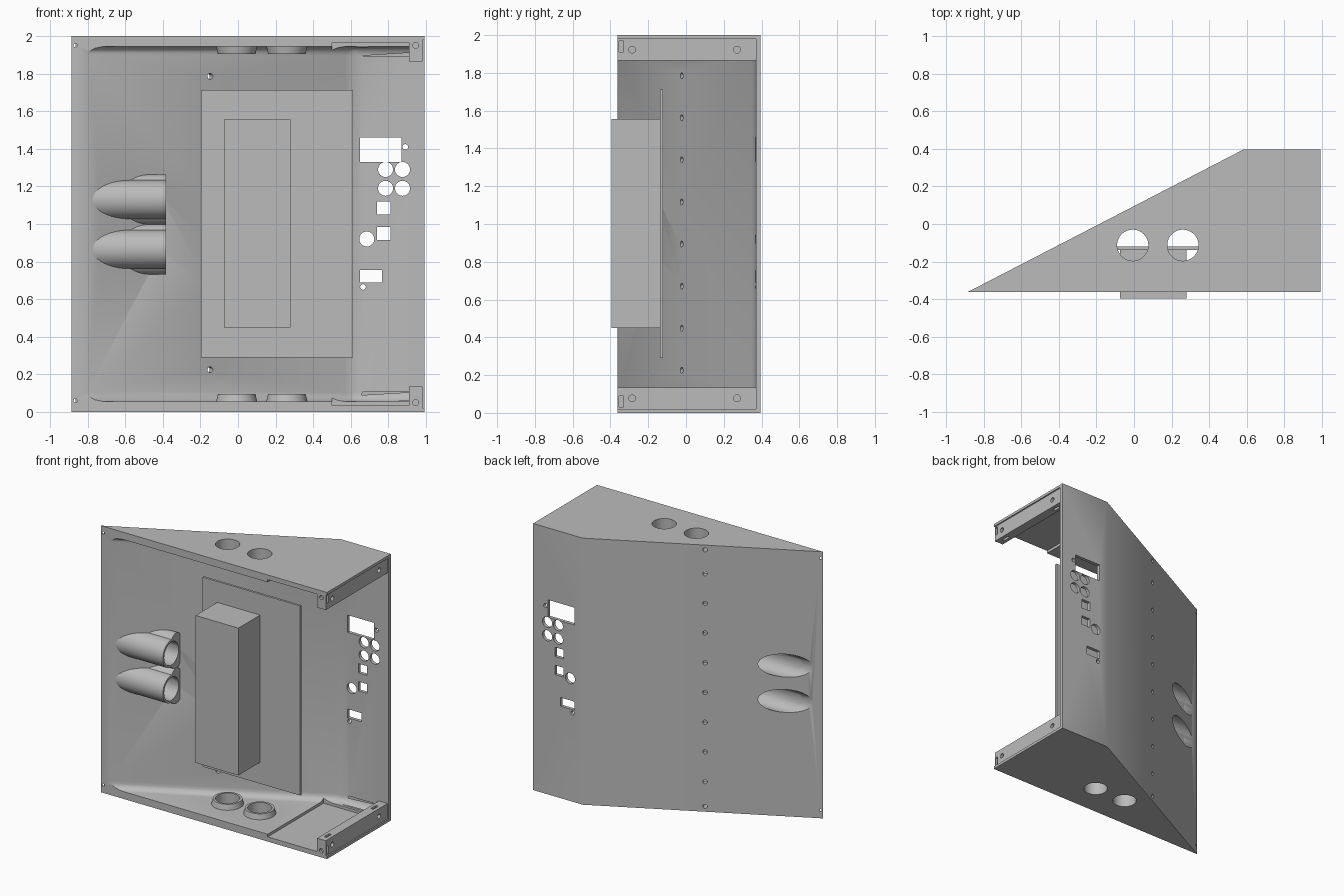
import bpy, bmesh, math
from mathutils import Vector, Matrix

if "Cube" in bpy.data.objects:
    bpy.data.objects.remove(bpy.data.objects["Cube"])

grey = bpy.data.materials.new("plain grey")
grey.use_nodes = True
grey.diffuse_color = (0.5, 0.5, 0.5, 1)
grey.node_tree.nodes["Principled BSDF"].inputs["Base Color"].default_value = (0.5, 0.5, 0.5, 1)

TIP, CORNER = Vector((-0.885, -0.362)), Vector((0.58, 0.395))
FRONT, BACK, RIGHT = TIP.y, CORNER.y, 0.992
SLOPE = (CORNER.y - TIP.y) / (CORNER.x - TIP.x)
WALL = 0.042


def slant_x(y):
    return TIP.x + (y - TIP.y) / SLOPE


def finish(name, bm):
    bmesh.ops.recalc_face_normals(bm, faces=bm.faces)
    mesh = bpy.data.meshes.new(name)
    bm.to_mesh(mesh)
    bm.free()
    mesh.materials.append(grey)
    ob = bpy.data.objects.new(name, mesh)
    bpy.context.collection.objects.link(ob)
    return ob


def box(name, x, y, z):
    bm = bmesh.new()
    bmesh.ops.create_cube(bm, size=1)
    for v in bm.verts:
        v.co = [r[0] + (c + 0.5) * (r[1] - r[0]) for c, r in zip(v.co, (x, y, z))]
    return finish(name, bm)


def rod(name, centre, axis, length, r1, r2=None, stretch=(1, 1, 1), sides=48):
    bm = bmesh.new()
    turn = Vector(axis).to_track_quat('Z', 'Y').to_matrix().to_4x4()
    bmesh.ops.create_cone(bm, cap_ends=True, segments=sides, radius1=r1,
                          radius2=r1 if r2 is None else r2, depth=length,
                          matrix=Matrix.Translation(centre) @ Matrix.Diagonal((*stretch, 1)) @ turn)
    return finish(name, bm)


def prism(name, points, z0, z1, fillet=0):
    bm = bmesh.new()
    base = bm.faces.new([bm.verts.new((x, y, z0)) for x, y in points])
    top = bmesh.ops.extrude_face_region(bm, geom=[base])["geom"]
    bmesh.ops.translate(bm, verts=[v for v in top if isinstance(v, bmesh.types.BMVert)], vec=(0, 0, z1 - z0))
    if fillet:
        # Round only the corners along the slanted and rear walls
        def on_wall(v):
            return v.co.y > 0 or v.co.x < -0.9
        edges = [e for e in bm.edges if all(on_wall(v) for v in e.verts)
                 and (e.verts[0].co + e.verts[1].co).x / 2 < RIGHT
                 and (e.verts[0].co + e.verts[1].co).y / 2 > FRONT]
        bmesh.ops.bevel(bm, geom=edges, offset=fillet, segments=5, profile=0.5, affect='EDGES')
    return finish(name, bm)


def combine(target, tool, op='DIFFERENCE'):
    mod = target.modifiers.new("cut", 'BOOLEAN')
    mod.operation, mod.solver, mod.object = op, 'EXACT', tool
    with bpy.context.temp_override(object=target, active_object=target):
        bpy.ops.object.modifier_apply(modifier=mod.name)
    bpy.data.objects.remove(tool)


def smooth(ob, angle=35):
    bpy.ops.object.select_all(action='DESELECT')
    ob.select_set(True)
    bpy.context.view_layer.objects.active = ob
    bpy.ops.object.shade_smooth_by_angle(angle=math.radians(angle))


# Wedge enclosure, open at the front and at the wide end
shell = prism("enclosure_shell", [TIP, (RIGHT, FRONT), (RIGHT, BACK), CORNER], 0, 2)
in_y = BACK - 0.025
combine(shell, prism("cavity", [(slant_x(-0.5 + WALL), -0.5), (1.2, -0.5), (1.2, in_y),
                                (slant_x(in_y + WALL), in_y)], 0.055, 1.945, 0.05))
combine(shell, box("rim_step", (0.5, 1.2), (-0.5, 0.3), (0.035, 1.965)))
combine(shell, box("end_step", (0.91, 1.2), (-0.5, in_y), (0.02, 1.98)))

# Connector cutouts in the rear panel
for x0, x1, z0, z1 in [(0.65, 0.87, 1.33, 1.46), (0.74, 0.81, 1.05, 1.12),
                       (0.74, 0.81, 0.915, 0.985), (0.65, 0.765, 0.69, 0.755)]:
    combine(shell, box("socket", (x0, x1), (0.2, 0.5), (z0, z1)))
for x, z, r in [(0.89, 1.41, 0.015), (0.665, 0.665, 0.015), (0.685, 0.92, 0.04)] + \
        [(x, z, 0.04) for x in (0.785, 0.875) for z in (1.19, 1.29)]:
    combine(shell, rod("socket", (x, 0.4, z), (0, 1, 0), 0.4, r, sides=32))

# Row of screw holes through the slanted wall
normal = Vector((-SLOPE, 1, 0)).normalized()
for z in [0.04, 1.965] + [0.225 + 0.2229 * i for i in range(8)]:
    combine(shell, rod("screw_hole", (-0.165, TIP.y + SLOPE * (-0.165 - TIP.x), z), normal, 0.14, 0.016, sides=16))

# Screw holes in the front rim
for z in (0.06, 1.95):
    combine(shell, rod("rim_hole", (-0.865, FRONT, z), (0, 1, 0), 0.02, 0.01, sides=16))

# Cable openings through top and bottom, with flared collars inside
for i, x in enumerate((-0.007, 0.26)):
    bore = ((x, -0.113, 1), (0, 0, 1), 2.4, 0.083)
    combine(shell, rod("bore", *bore))
    for place, z, up in (("bottom", 0.07, 1), ("top", 1.93, -1)):
        collar = rod(f"{place}_collar_{i + 1}", (x, -0.113, z), (0, 0, up), 0.05, 0.112, 0.1)
        combine(collar, rod("bore", *bore))
        smooth(collar)

# Twin horizontal ports that break through the slanted wall
PORT_Y, PORT_END = -0.243, -0.382
for i, z in enumerate((0.865, 1.13)):
    bore = ((-0.7, PORT_Y, z), (1, 0, 0), 0.8, 0.086)
    tube = rod(f"port_tube_{i + 1}", (PORT_END - 0.3, PORT_Y, z), (1, 0, 0), 0.6, 0.103)
    combine(tube, rod("skirt", (PORT_END - 0.3, PORT_Y + 0.055, z), (1, 0, 0), 0.6, 0.1,
                      stretch=(1, 0.85, 1.33)), 'UNION')
    inset = 0.01
    combine(tube, prism("clip", [(slant_x(-0.36 + inset), -0.36), (0.3, -0.36),
                                 (0.3, TIP.y + SLOPE * (0.3 - TIP.x) - inset)], 0.5, 1.5), 'INTERSECT')
    combine(tube, rod("bore", *bore))
    smooth(tube)
    combine(shell, rod("bore", *bore))

smooth(shell)

# Mounting bars across the wide end, top and bottom
for place in ("bottom", "top"):
    def level(h):
        return h if place == "bottom" else 2 - h

    def span(a, b):
        return sorted((level(a), level(b)))
    bar = box(f"{place}_end_bar", (0.91, 0.982), (FRONT, in_y), span(0.02, 0.135))
    for y in (-0.285, 0.27):
        combine(bar, rod("hole", (0.982, y, level(0.077)), (1, 0, 0), 0.06, 0.018, sides=24))
        combine(bar, box("slot", (0.935, 0.955), (y - 0.03, y + 0.03), span(0.115, 0.2)))
    combine(bar, rod("hole", (0.945, FRONT, level(0.05)), (0, 1, 0), 0.04, 0.016, sides=24))
    combine(bar, box("corner_notch", (0.965, 1.1), (FRONT + 0.008, FRONT + 0.03), span(0.03, 0.09)))
    smooth(bar)

# Inner mounting board with the equipment block in front of it
box("mounting_board", (-0.197, 0.612), (-0.138, -0.121), (0.29, 1.712))
box("equipment_block", (-0.075, 0.28), (-0.395, -0.138), (0.45, 1.555))
